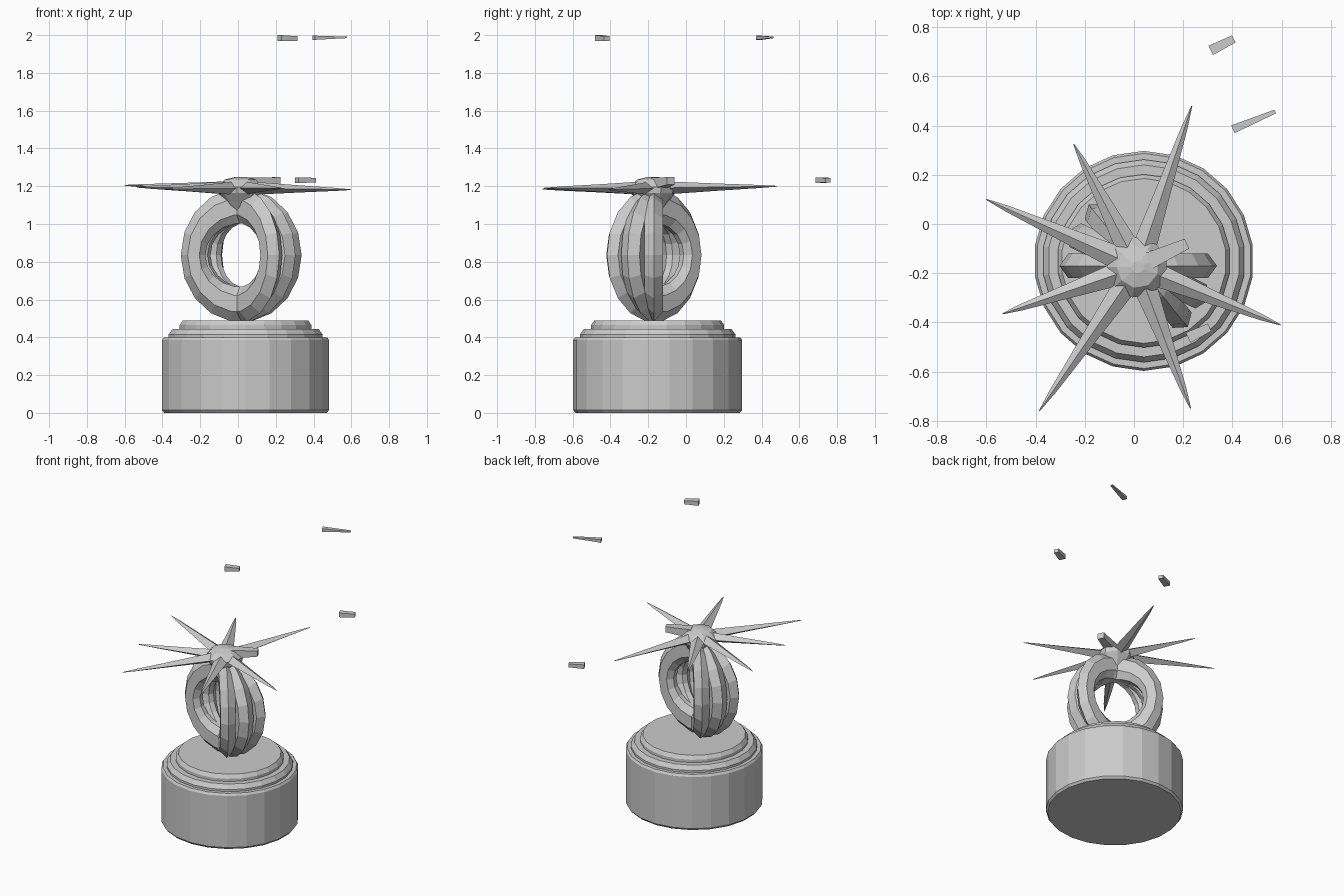
import bpy, bmesh, math
from mathutils import Vector

if "Cube" in bpy.data.objects:
    bpy.data.objects.remove(bpy.data.objects["Cube"])

UP = Vector((0, 0, 1))


def loft(name, rings, closed=False):
    """Skin a list of equal-length point rings."""
    bm = bmesh.new()
    vs = [[bm.verts.new(p) for p in r] for r in rings]
    n, m = len(vs), len(vs[0])
    for i in range(n if closed else n - 1):
        a, b = vs[i], vs[(i + 1) % n]
        for j in range(m):
            k = (j + 1) % m
            bm.faces.new((a[j], a[k], b[k], b[j]))
    if not closed:
        bm.faces.new(vs[0])
        bm.faces.new(vs[-1])
    bmesh.ops.recalc_face_normals(bm, faces=bm.faces)
    me = bpy.data.meshes.new(name)
    bm.to_mesh(me)
    bm.free()
    ob = bpy.data.objects.new(name, me)
    bpy.context.collection.objects.link(ob)
    return ob


def lathe(name, profile, cx, cy, sides):
    ang = [math.tau * (j + 0.5) / sides for j in range(sides)]
    return loft(name, [[(cx + r * math.cos(t), cy + r * math.sin(t), z) for t in ang]
                       for r, z in profile])


def bar(name, stations):
    """Diamond-section bar; stations are (point, half width, half height)."""
    d = (Vector(stations[-1][0]) - Vector(stations[0][0])).normalized()
    side = d.cross(UP).normalized()
    up = side.cross(d)
    return loft(name, [[Vector(p) + side * w, Vector(p) + up * h,
                        Vector(p) - side * w, Vector(p) - up * h]
                       for p, w, h in stations])


def chunk(name, a, b, wa, wb, ha, hb):
    """Broken-off box-section piece."""
    d = (Vector(b) - Vector(a)).normalized()
    s = d.cross(UP).normalized()
    return loft(name, [[Vector(p) + s * w * u + UP * h * v
                        for u, v in ((1, 1), (-1, 1), (-1, -1), (1, -1))]
                       for p, w, h in ((a, wa, ha), (b, wb, hb))])


# Stepped pedestal
lathe("pedestal", [(0.435, 0.0), (0.447, 0.015), (0.447, 0.385), (0.437, 0.40),
                   (0.412, 0.40), (0.412, 0.415), (0.39, 0.445), (0.352, 0.445),
                   (0.352, 0.465), (0.335, 0.49)], 0.04, -0.15, 22)

# Three interlocked upright hoops fanned around the vertical axis
SECTION = [(1, 0), (0.45, 0.9), (-0.5, 0.9), (-1, 0.3), (-1, -0.3), (-0.5, -0.9), (0.45, -0.9)]


def hoop(name, turn, half):
    h = Vector((math.cos(turn), math.sin(turn), 0))
    nrm = Vector((-h.y, h.x, 0))
    c = Vector((0.017, -0.17, 0.835))
    rings = []
    for i in range(18):
        t = math.tau * i / 18
        ring = []
        for a, b in SECTION:
            rx, rz = 0.255 + 0.065 * a, 0.262 + 0.093 * a
            ring.append(c + h * rx * math.cos(t) + UP * rz * math.sin(t) + nrm * b * half)
        rings.append(ring)
    return loft(name, rings, closed=True)


for i, (deg, half) in enumerate(((0, 0.055), (-26, 0.06), (-51, 0.055))):
    hoop(f"hoop_{i + 1}", math.radians(deg), half)

# Faceted hub of the starburst, with the stem that meets the hoops
HX, HY = 0.015, -0.175
lathe("star_hub", [(0.035, 1.05), (0.085, 1.12), (0.12, 1.165), (0.125, 1.195),
                   (0.085, 1.235), (0.025, 1.25)], HX, HY, 9)

# Long tapering spikes
TIPS = [(0.235, 0.48, 1.20), (-0.245, 0.325, 1.20), (-0.60, 0.10, 1.205),
        (-0.535, -0.365, 1.195), (-0.385, -0.76, 1.185), (0.23, -0.75, 1.19),
        (0.595, -0.41, 1.182)]
for i, tip in enumerate(TIPS):
    tip = Vector(tip)
    hub = Vector((HX, HY, 1.19))
    start = hub + (tip - hub).normalized() * 0.06
    bar(f"spike_{i + 1}", [(start, 0.05, 0.035), (start.lerp(tip, 0.45), 0.03, 0.02),
                           (start.lerp(tip, 0.85), 0.013, 0.008), (tip, 0.002, 0.002)])

# Broken spike stub and its floating fragments
chunk("broken_stub", (0.06, -0.15, 1.215), (0.215, -0.08, 1.228), 0.035, 0.022, 0.03, 0.02)
chunk("fragment_low", (0.312, 0.705, 1.232), (0.405, 0.752, 1.232), 0.021, 0.016, 0.015, 0.012)
chunk("fragment_tip", (0.402, 0.385, 1.986), (0.574, 0.457, 1.988), 0.017, 0.008, 0.011, 0.004)
chunk("fragment_high", (0.22, -0.462, 1.984), (0.307, -0.42, 1.982), 0.023, 0.017, 0.016, 0.012)
